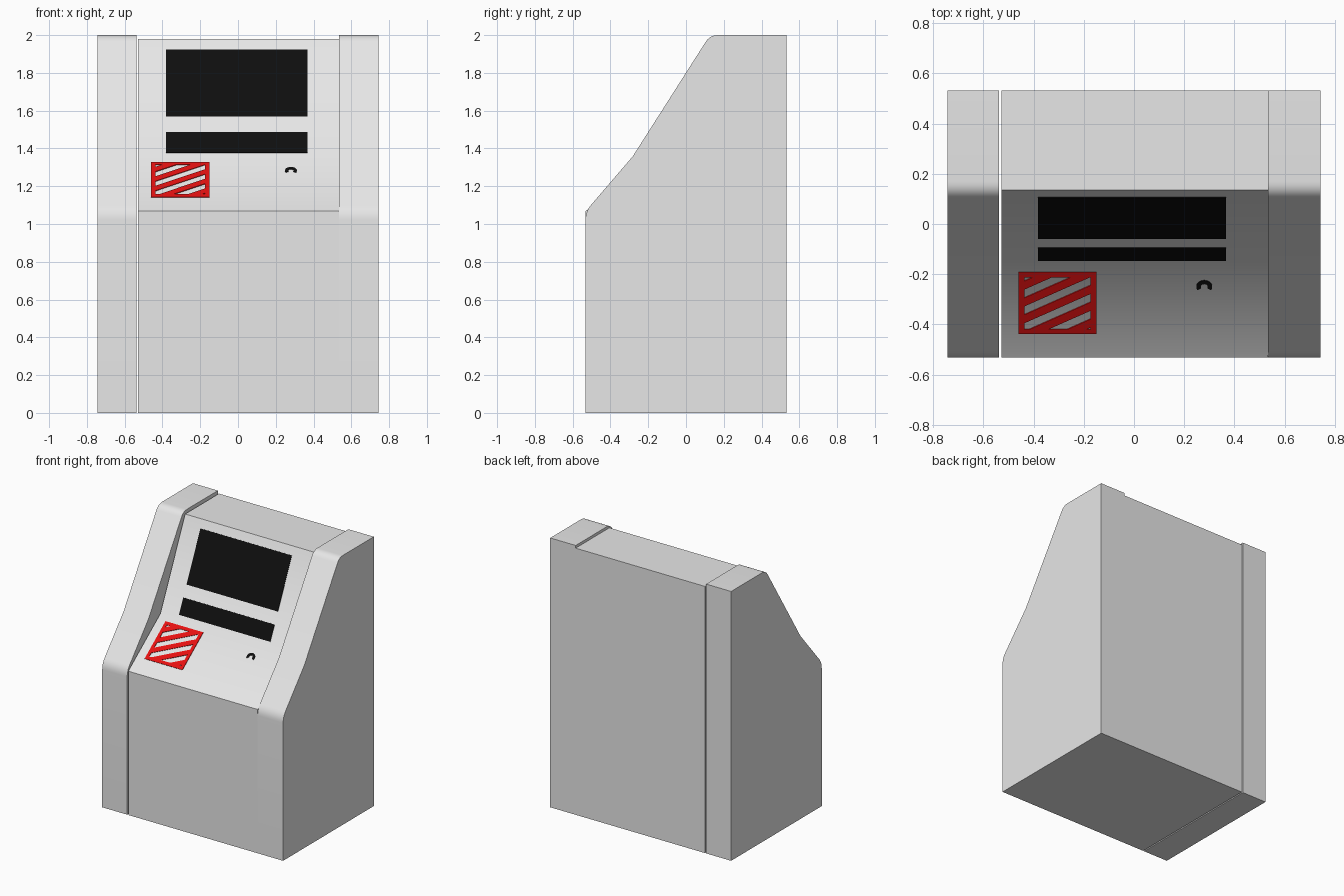
import bpy, bmesh, math
from mathutils import Vector, Matrix

if "Cube" in bpy.data.objects:
    bpy.data.objects.remove(bpy.data.objects["Cube"])

def material(name, rgb):
    m = bpy.data.materials.new(name)
    m.diffuse_color = (*rgb, 1.0)
    m.use_nodes = True
    m.node_tree.nodes["Principled BSDF"].inputs["Base Color"].default_value = m.diffuse_color
    return m

GREY = material("light grey", (0.8, 0.8, 0.8))
BLACK = material("black", (0.0045, 0.0045, 0.0045))
RED = material("red", (0.8, 0.0056, 0.0056))

def finish(bm, name, mat, smooth=False):
    bmesh.ops.recalc_face_normals(bm, faces=bm.faces)
    me = bpy.data.meshes.new(name)
    bm.to_mesh(me)
    bm.free()
    me.materials.append(mat)
    ob = bpy.data.objects.new(name, me)
    bpy.context.collection.objects.link(ob)
    if smooth:
        bpy.ops.object.select_all(action='DESELECT')
        ob.select_set(True)
        bpy.context.view_layer.objects.active = ob
        bpy.ops.object.shade_smooth_by_angle(angle=math.radians(30))
    return ob

def prism(name, points, direction, mat, frame=None, smooth=False):
    """Extrude a flat outline along a direction."""
    bm = bmesh.new()
    face = bm.faces.new([bm.verts.new(p) for p in points])
    new = bmesh.ops.extrude_face_region(bm, geom=[face], use_keep_orig=True)["geom"]
    bmesh.ops.translate(bm, vec=direction,
                        verts=[g for g in new if isinstance(g, bmesh.types.BMVert)])
    if frame:
        bm.transform(frame)
    return finish(bm, name, mat, smooth)

def fillet(prev, corner, nxt, d, n=5):
    """Rounded corner reaching d along both neighbouring edges."""
    c = Vector(corner)
    a = c + (Vector(prev) - c).normalized() * d
    b = c + (Vector(nxt) - c).normalized() * d
    return [tuple(a * (1 - t) ** 2 + c * 2 * t * (1 - t) + b * t * t)
            for t in (i / n for i in range(n + 1))]

# Side panels: tall profile with rounded corners
Y = 0.532
knee, front, top = (-0.282, 1.358), (-Y, 1.067), (0.127, 2.0)
side = [(Y, 0), (-Y, 0)]
side += fillet((-Y, 0), front, knee, 0.045) + [knee]
side += fillet(knee, top, (Y, 2.0), 0.042) + [(Y, 2.0)]
for name, x0, x1 in (("left_side_panel", -0.743, -0.538), ("right_side_panel", 0.534, 0.743)):
    prism(name, [(x0, y, z) for y, z in side], (x1 - x0, 0, 0), GREY, smooth=True)

# Centre cabinet: dished control face between the side panels
lip, dip, crest = (-Y, 1.068), (-0.155, 1.352), (0.135, 1.98)
centre = [(Y, 0), (-Y, 0), lip, dip, crest, (Y, 1.98)]
prism("centre_cabinet", [(-0.529, y, z) for y, z in centre], (1.063, 0, 0), GREY, smooth=True)

def slope_frame(a, b):
    """Local frame on a sloped face: x across, y up the slope, z outward."""
    d = (Vector(b) - Vector(a)).normalized()
    c, s = d
    m = Matrix(((1, 0, 0, 0), (0, c, -s, a[0]), (0, s, c, a[1]), (0, 0, 0, 1)))
    return m, lambda z: (z - a[1]) / s

upper, up_v = slope_frame(dip, crest)
lower, low_v = slope_frame(lip, dip)

# Screen and lower display strip: thin plates on the upper slope
for name, z0, z1 in (("screen", 1.568, 1.922), ("display_strip", 1.377, 1.486)):
    v0, v1 = up_v(z0), up_v(z1)
    prism(name, [(-0.382, v0, -0.001), (0.367, v0, -0.001), (0.367, v1, -0.001), (-0.382, v1, -0.001)],
          (0, 0, 0.005), BLACK, upper)

# Small horseshoe mark on the lower slope
cx, cv = 0.28, low_v(1.281)
angles = [math.radians(-30 + 240 * i / 12) for i in range(13)]
ring = [(cx + 0.032 * math.cos(t), cv + 0.032 * math.sin(t), -0.001) for t in angles]
ring += [(cx + 0.014 * math.cos(t), cv + 0.014 * math.sin(t), -0.001) for t in reversed(angles)]
prism("horseshoe_mark", ring, (0, 0, 0.004), BLACK, lower)

# Red hatched panel: one plate sliced along border and stripe lines, gaps removed
u0, u1, v0, v1 = -0.46, -0.15, low_v(1.14), low_v(1.325)
border, period, gap, slant = 0.024, 0.084, 0.042, math.tan(math.radians(29))
bm = bmesh.new()
bm.faces.new([bm.verts.new((u, v, 0.003)) for u, v in ((u0, v0), (u1, v0), (u1, v1), (u0, v1))])

def cut(co, no):
    bmesh.ops.bisect_plane(bm, geom=bm.verts[:] + bm.edges[:] + bm.faces[:],
                           plane_co=co, plane_no=no, dist=1e-6)

for u in (u0 + border, u1 - border):
    cut((u, 0, 0), (1, 0, 0))
for v in (v0 + border, v1 - border):
    cut((0, v, 0), (0, 1, 0))
for k in range(-4, 6):
    for off in (0, gap):
        cut((u0, v0 + k * period + off, 0), (-slant, 1, 0))

def is_gap(face):
    c = face.calc_center_median()
    inside = u0 + border < c.x < u1 - border and v0 + border < c.y < v1 - border
    return inside and (c.y - v0 - slant * (c.x - u0)) % period < gap

bmesh.ops.delete(bm, geom=[f for f in bm.faces if is_gap(f)], context='FACES')
bm.transform(lower)
hatch = finish(bm, "hatched_panel", RED)
solid = hatch.modifiers.new("thickness", 'SOLIDIFY')
solid.thickness = 0.004
solid.offset = 0
